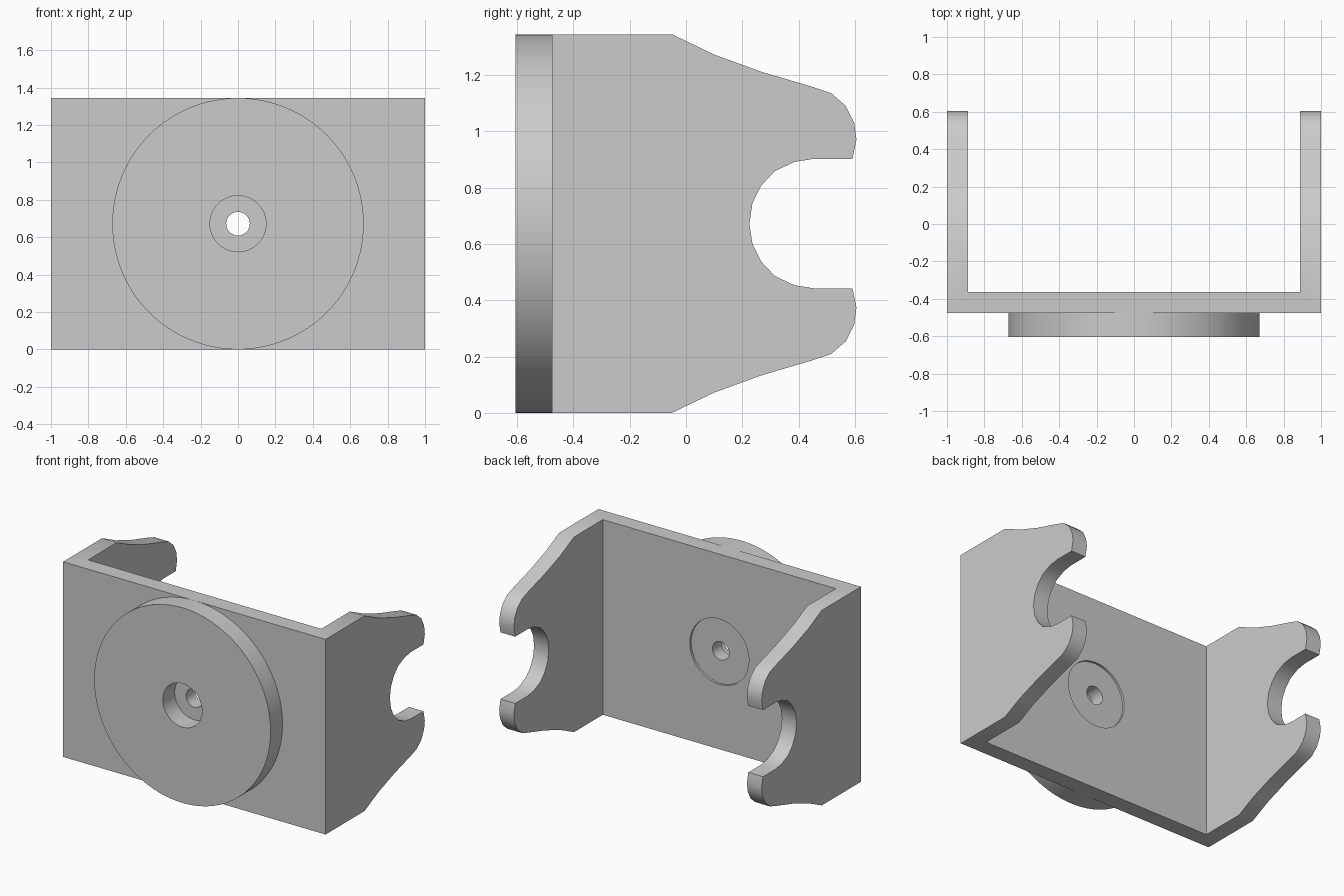
import bpy
import bmesh
from math import pi
from mathutils import Matrix

cube = bpy.data.objects.get("Cube")
if cube:
    bpy.data.objects.remove(cube, do_unlink=True)

HEIGHT = 1.344
MID = HEIGHT / 2
FRONT, WALL_FRONT, WALL_BACK = -0.605, -0.475, -0.363
ARM = 0.112

grey = bpy.data.materials.new("plain grey")
grey.use_nodes = True
colour = (0.6, 0.6, 0.6, 1)
grey.diffuse_color = colour
grey.node_tree.nodes["Principled BSDF"].inputs["Base Color"].default_value = colour


def make_object(name, bm):
    bmesh.ops.recalc_face_normals(bm, faces=bm.faces)
    mesh = bpy.data.meshes.new(name)
    bm.to_mesh(mesh)
    bm.free()
    mesh.materials.append(grey)
    obj = bpy.data.objects.new(name, mesh)
    bpy.context.collection.objects.link(obj)
    return obj


def cylinder(name, radius, y0, y1, segments=96):
    """Cylinder along y through the middle of the wall."""
    bm = bmesh.new()
    place = Matrix.Translation((0, (y0 + y1) / 2, MID)) @ Matrix.Rotation(pi / 2, 4, "X")
    bmesh.ops.create_cone(bm, cap_ends=True, segments=segments, radius1=radius,
                          radius2=radius, depth=y1 - y0, matrix=place)
    return make_object(name, bm)


def box(name, x, y0, y1, z0, z1):
    bm = bmesh.new()
    place = Matrix.Translation((0, (y0 + y1) / 2, (z0 + z1) / 2)) @ Matrix.Diagonal(
        (2 * x, y1 - y0, z1 - z0, 1))
    bmesh.ops.create_cube(bm, size=1, matrix=place)
    return make_object(name, bm)


def activate(obj):
    bpy.ops.object.select_all(action="DESELECT")
    obj.select_set(True)
    bpy.context.view_layer.objects.active = obj


def cut(obj, cutter):
    cutter.hide_render = True
    mod = obj.modifiers.new("cut", "BOOLEAN")
    mod.operation = "DIFFERENCE"
    mod.solver = "EXACT"
    mod.object = cutter
    activate(obj)
    bpy.ops.object.modifier_apply(modifier=mod.name)
    bpy.data.objects.remove(cutter, do_unlink=True)


def smooth(obj):
    activate(obj)
    bpy.ops.object.shade_smooth_by_angle(angle=pi / 6)


# Bracket: side profile with hooked notch, mirrored about mid height
upper = [(WALL_FRONT, HEIGHT), (-0.05, HEIGHT), (0.1, 1.272), (0.27, 1.21),
         (0.45, 1.157), (0.515, 1.135), (0.567, 1.09), (0.597, 1.03),
         (0.605, 0.97), (0.591, 0.902), (0.455, 0.902), (0.385, 0.891),
         (0.315, 0.858), (0.268, 0.808), (0.236, 0.745), (0.225, MID)]
profile = upper + [(y, HEIGHT - z) for y, z in reversed(upper[:-1])]
bm = bmesh.new()
side = bm.faces.new([bm.verts.new((-1, y, z)) for y, z in profile])
swept = bmesh.ops.extrude_face_region(bm, geom=[side])["geom"]
bmesh.ops.translate(bm, vec=(2, 0, 0),
                    verts=[v for v in swept if isinstance(v, bmesh.types.BMVert)])
bracket = make_object("bracket", bm)

# Space between the arms, shallow back recess and bolt hole
cut(bracket, box("arm_gap", 1 - ARM, WALL_BACK, 1, -0.5, 2))
cut(bracket, cylinder("back_recess", 0.225, WALL_BACK - 0.015, WALL_BACK + 0.1))
cut(bracket, cylinder("bolt_hole", 0.063, -1, 0, 48))
smooth(bracket)

# Round front pad with a counterbore
pad = cylinder("front_pad", MID, FRONT, WALL_FRONT, 128)
cut(pad, cylinder("counterbore", 0.15, -1, 0, 64))
smooth(pad)
